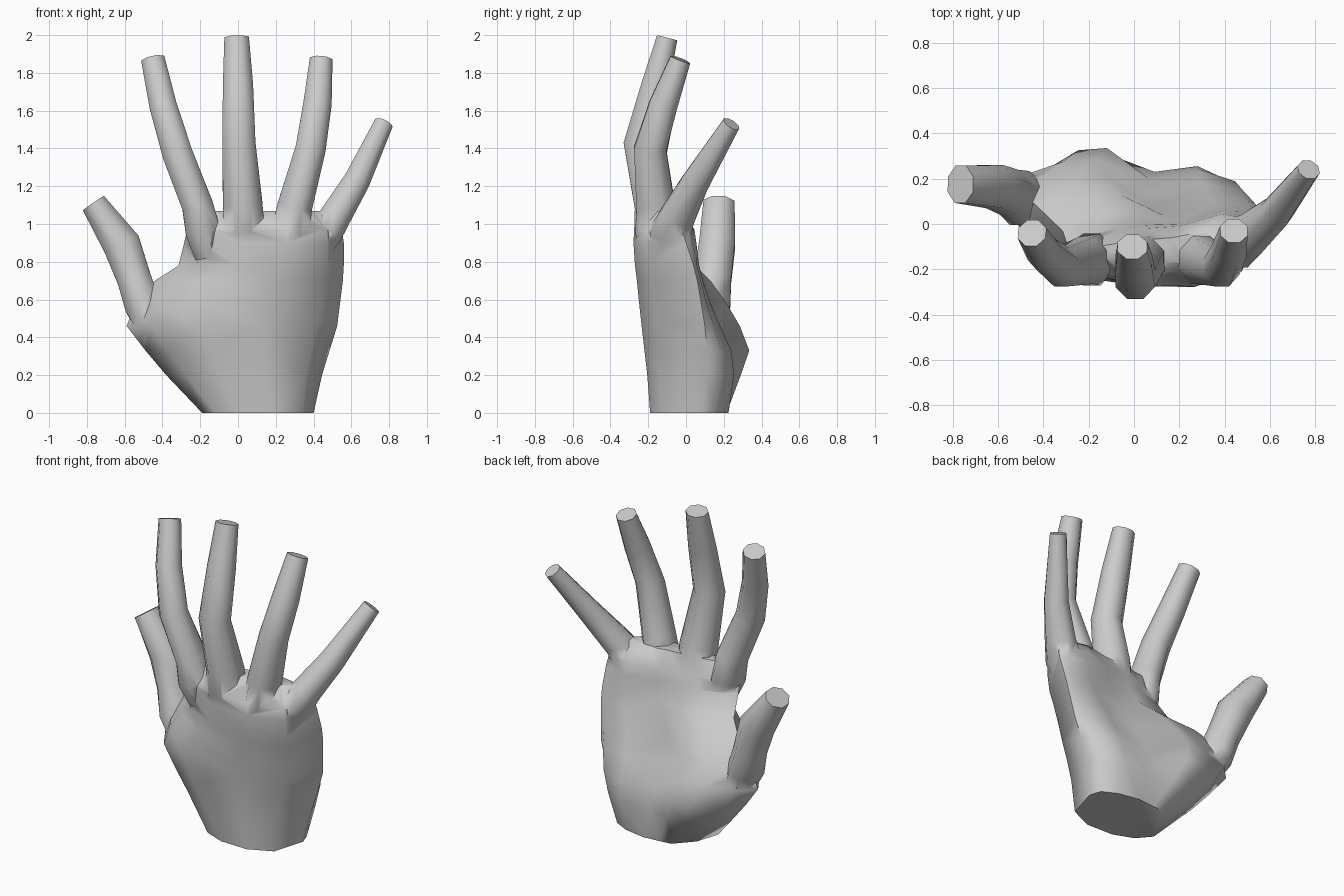
import bpy, bmesh, math
from mathutils import Vector

if "Cube" in bpy.data.objects:
    bpy.data.objects.remove(bpy.data.objects["Cube"])


def loft(name, rings):
    """Skin a closed shape over equal-length rings of points."""
    bm = bmesh.new()
    loops = [[bm.verts.new(p) for p in ring] for ring in rings]
    for a, b in zip(loops, loops[1:]):
        for i in range(len(a)):
            j = (i + 1) % len(a)
            bm.faces.new((a[i], a[j], b[j], b[i]))
    bm.faces.new(loops[0])
    bm.faces.new(loops[-1])
    bmesh.ops.recalc_face_normals(bm, faces=bm.faces)
    bmesh.ops.triangulate(bm, faces=[f for f in bm.faces if len(f.verts) == 4])
    mesh = bpy.data.meshes.new(name)
    bm.to_mesh(mesh)
    bm.free()
    obj = bpy.data.objects.new(name, mesh)
    bpy.context.collection.objects.link(obj)
    return obj


def palm_ring(z, xl, xr, yl, yr, yf, yt, yv, yh):
    """Palm section: side edges, knuckle side, thumb pad, hollow, heel pad."""
    profile = [(0, yl), (.12, .4 * yl + .6 * yf), (.34, yf + .005), (.65, yf),
               (.90, .25 * yr + .75 * yf), (1, yr), (.96, .4 * yr + .6 * yh),
               (.80, yh), (.57, yv), (.38, yt), (.25, yt - .01),
               (.08, .45 * yl + .55 * yt)]
    return [(xl + t * (xr - xl), y, z) for t, y in profile]


def finger(name, path):
    """Eight-sided tapering tube along (x, y, z, width, depth) joints."""
    pts = [Vector(p[:3]) for p in path]
    rings = []
    for i, p in enumerate(path):
        tan = (pts[min(i + 1, len(pts) - 1)] - pts[max(i - 1, 0)]).normalized()
        side = Vector((0, 1, 0)).cross(tan).normalized()
        deep = tan.cross(side)
        k = .5 / math.cos(math.pi / 8)
        angles = [math.pi / 8 + n * math.pi / 4 for n in range(8)]
        rings.append([pts[i] + side * p[3] * k * math.cos(a)
                      + deep * p[4] * k * math.sin(a) for a in angles])
    return loft(name, rings)


# Palm from wrist to knuckles, including the thumb pad
hand = loft("hand", [palm_ring(*r) for r in (
    (0.00, -.19, .40, -.05, .08, -.19, .215, .225, .20),
    (0.20, -.38, .445, .06, .10, -.205, .29, .23, .255),
    (0.33, -.49, .485, .09, .11, -.22, .335, .20, .24),
    (0.46, -.59, .525, .12, .10, -.235, .285, .13, .18),
    (0.58, -.54, .54, .12, .08, -.248, .215, .07, .13),
    (0.70, -.44, .555, .09, .06, -.26, .13, .04, .09),
    (0.78, -.315, .56, -.03, .04, -.27, .05, .01, .07),
    (0.90, -.285, .56, -.12, -.0, -.278, -.005, 0, .055),
    (0.97, -.27, .55, -.15, -.02, -.275, -.02, -.01, .045),
    (1.07, -.20, .45, -.13, -.08, -.17, -.07, -.06, -.03))])

# Fingers and thumb, rooted inside the palm
digits = [
    finger("index_finger", [
        (-.165, -.15, .82, .12, .12), (-.185, -.157, .96, .185, .23),
        (-.215, -.162, 1.10, .165, .205),
        (-.32, -.19, 1.37, .16, .17), (-.395, -.13, 1.62, .145, .15),
        (-.45, -.04, 1.87, .125, .12)]),
    finger("middle_finger", [
        (.03, -.15, .82, .12, .12), (.03, -.16, .96, .22, .23),
        (.025, -.165, 1.10, .21, .215),
        (.005, -.24, 1.43, .175, .18), (0, -.165, 1.73, .16, .145),
        (-.007, -.10, 1.985, .13, .11)]),
    finger("ring_finger", [
        (.27, -.14, .82, .12, .12), (.28, -.155, .96, .20, .23),
        (.30, -.16, 1.09, .185, .205),
        (.385, -.19, 1.40, .16, .17), (.42, -.12, 1.63, .15, .15),
        (.44, -.03, 1.87, .12, .11)]),
    finger("little_finger", [
        (.40, -.12, .80, .10, .12), (.455, -.085, .94, .18, .22),
        (.515, -.045, 1.04, .165, .18),
        (.625, .05, 1.22, .14, .14), (.77, .24, 1.53, .10, .09)]),
    finger("thumb", [
        (-.43, .09, .42, .16, .18), (-.505, .115, .57, .19, .24),
        (-.55, .14, .71, .18, .20), (-.615, .165, .89, .20, .19),
        (-.765, .175, 1.11, .135, .165)])]

# Merge into one continuous skin
bpy.context.view_layer.objects.active = hand
for digit in digits:
    mod = hand.modifiers.new("merge", 'BOOLEAN')
    mod.operation = 'UNION'
    mod.solver = 'EXACT'
    mod.object = digit
    bpy.ops.object.modifier_apply(modifier=mod.name)
    bpy.data.objects.remove(digit, do_unlink=True)
bpy.ops.object.select_all(action='DESELECT')
hand.select_set(True)
bpy.ops.object.shade_smooth_by_angle(angle=math.radians(55))
